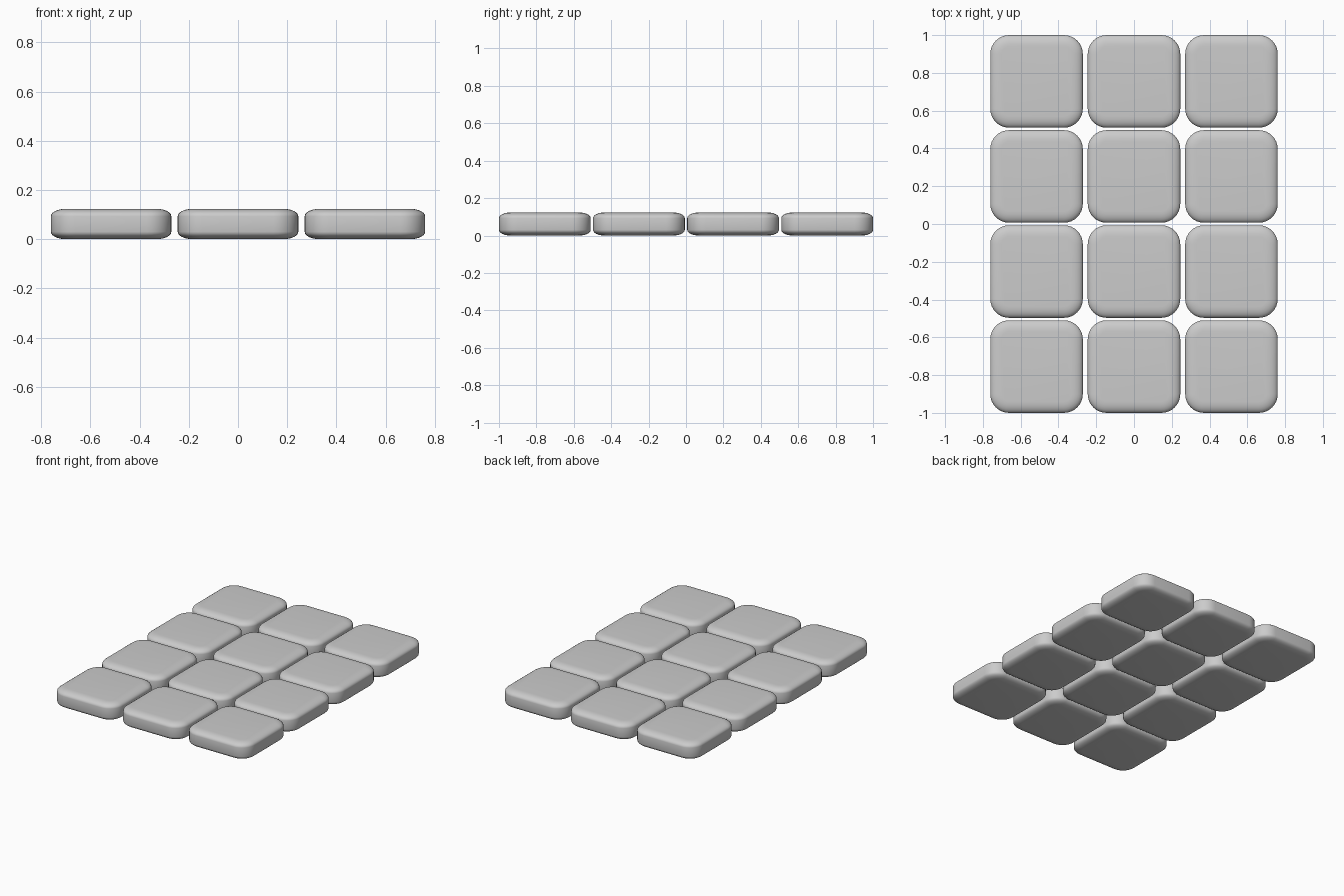
import bpy, bmesh
from math import sin, cos, pi

if "Cube" in bpy.data.objects:
    bpy.data.objects.remove(bpy.data.objects["Cube"])

SIZE, HEIGHT = 0.49, 0.123
PITCH_X, PITCH_Y = 0.516, 0.5033
CORNER = 0.10            # plan corner radius
EDGE_W, EDGE_H = 0.06, 0.03   # soft edge, horizontal and vertical extent


def ring(bm, inset, z, seg=8):
    """Rounded square outline, shrunk by inset."""
    r = CORNER - inset
    c = SIZE / 2 - CORNER
    verts = []
    for q, (sx, sy) in enumerate(((1, 1), (-1, 1), (-1, -1), (1, -1))):
        for i in range(seg + 1):
            a = (q + i / seg) * pi / 2
            verts.append(bm.verts.new((sx * c + r * cos(a), sy * c + r * sin(a), z)))
    return verts


def tile_mesh():
    bm = bmesh.new()
    steps = [i / 6 * pi / 2 for i in range(7)]
    low = [(EDGE_W * (1 - sin(a)), EDGE_H * (1 - cos(a))) for a in steps]
    profile = low + [(d, HEIGHT - z) for d, z in reversed(low)]
    rings = [ring(bm, d, z) for d, z in profile]
    n = len(rings[0])
    for a, b in zip(rings, rings[1:]):
        for i in range(n):
            j = (i + 1) % n
            bm.faces.new((a[i], a[j], b[j], b[i]))
    bm.faces.new(rings[0][::-1])
    bm.faces.new(rings[-1])
    for f in bm.faces:
        f.smooth = True
    me = bpy.data.meshes.new("tile")
    bm.to_mesh(me)
    bm.free()
    return me


# Grid of soft-edged tiles: 3 columns, 4 rows
mesh = tile_mesh()
for row in range(4):
    for col in range(3):
        tile = bpy.data.objects.new(f"tile_row{row + 1}_col{col + 1}", mesh)
        tile.location = ((col - 1) * PITCH_X, (row - 1.5) * PITCH_Y, 0)
        bpy.context.collection.objects.link(tile)
